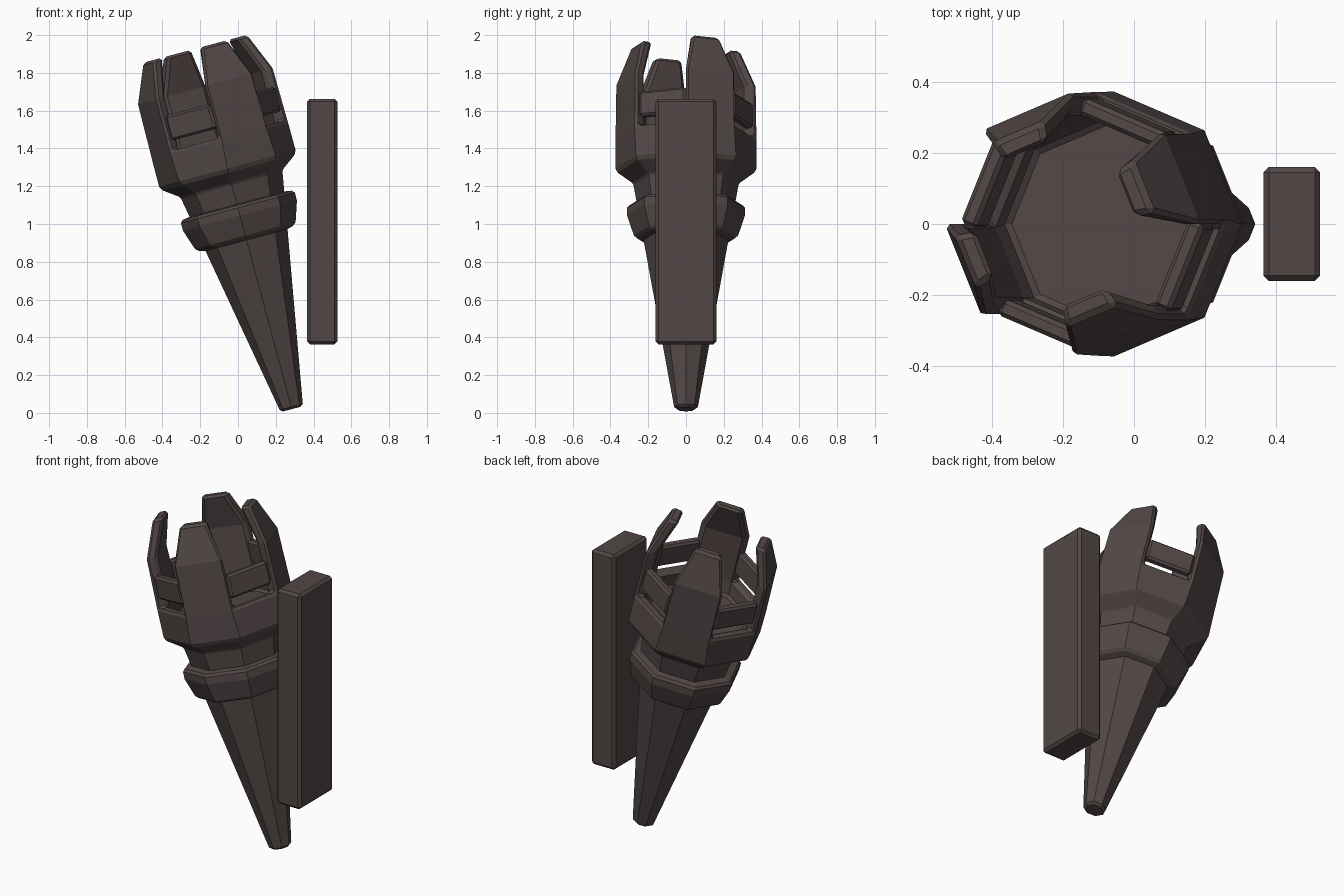
import bpy, bmesh, math
from mathutils import Matrix, Vector

if "Cube" in bpy.data.objects:
    bpy.data.objects.remove(bpy.data.objects["Cube"])

mat = bpy.data.materials.new("dark_brown")
mat.diffuse_color = (0.085, 0.064, 0.062, 1)
mat.use_nodes = True
mat.node_tree.nodes["Principled BSDF"].inputs["Base Color"].default_value = mat.diffuse_color

# tilted torch frame: origin at the tip, leaning 15 degrees toward -x
TILT = Matrix.Translation((0.285, 0, 0.02)) @ Matrix.Rotation(math.radians(-15), 4, 'Y')
STEP = math.pi / 4


def finish(name, bm, matrix, bevel, limit=50):
    bmesh.ops.recalc_face_normals(bm, faces=bm.faces)
    me = bpy.data.meshes.new(name)
    bm.to_mesh(me)
    bm.free()
    me.materials.append(mat)
    ob = bpy.data.objects.new(name, me)
    ob.matrix_world = matrix
    bpy.context.collection.objects.link(ob)
    mod = ob.modifiers.new("bevel", 'BEVEL')
    mod.width = bevel
    mod.segments = 1
    mod.limit_method = 'ANGLE'
    mod.angle_limit = math.radians(limit)
    return ob


def lathe(profile, closed=False):
    """Eight-sided turned shape; returns the bmesh and its rows of faces."""
    bm = bmesh.new()
    rings = [[bm.verts.new((r * math.cos(i * STEP), r * math.sin(i * STEP), z))
              for i in range(8)] for r, z in profile]
    rows = []
    n = len(rings)
    for k in range(n if closed else n - 1):
        a, b = rings[k], rings[(k + 1) % n]
        rows.append([bm.faces.new((a[i], a[(i + 1) % 8], b[(i + 1) % 8], b[i]))
                     for i in range(8)])
    if not closed:
        bm.faces.new(rings[0])
        bm.faces.new(rings[-1])
    return bm, rows


def extrude(bm, face):
    new = bmesh.ops.extrude_discrete_faces(bm, faces=[face])['faces'][0]
    return new


# handle
bm, _ = lathe([(0.061, 0), (0.28, 1.24)])
finish("handle", bm, TILT, 0.012)

# collar ring
bm, _ = lathe([(0.22, 0.925), (0.272, 0.94), (0.312, 1.06), (0.312, 1.115), (0.25, 1.125)])
finish("collar", bm, TILT, 0.012)

# cup with four inward leaning prongs on alternate sides
bm, rows = lathe([(0.27, 1.215), (0.285, 1.24), (0.374, 1.305), (0.374, 1.485),
                  (0.312, 1.485), (0.295, 1.39)])
for i in range(0, 8, 2):
    face = extrude(bm, rows[3][i])
    for v in face.verts:
        v.co.z = 1.77
    face = extrude(bm, face)
    ang = (i + 0.5) * STEP
    out = Vector((math.cos(ang), math.sin(ang), 0))
    side = Vector((-out.y, out.x, 0))
    for v in face.verts:
        outer = v.co.xy.length > 0.34
        sign = 1 if v.co.dot(side) > 0 else -1
        v.co = out * (0.28 if outer else 0.22) + side * sign * (0.078 if outer else 0.066)
        v.co.z = 1.975
finish("cup", bm, TILT, 0.014)

# rails between the prongs
for i in range(1, 8, 2):
    bm = bmesh.new()
    bmesh.ops.create_cube(bm, size=1, matrix=Matrix.Translation((0.307, 0, 1.605))
                          @ Matrix.Diagonal((0.05, 0.265, 0.135, 1)))
    finish("rail_%d" % (i // 2 + 1), bm,
           TILT @ Matrix.Rotation((i + 0.5) * STEP, 4, 'Z'), 0.012)

# wall plate
bm = bmesh.new()
bmesh.ops.create_cube(bm, size=1, matrix=Matrix.Translation((0.446, 0, 1.013))
                      @ Matrix.Diagonal((0.16, 0.322, 1.3, 1)))
finish("wall_plate", bm, Matrix.Identity(4), 0.015)
